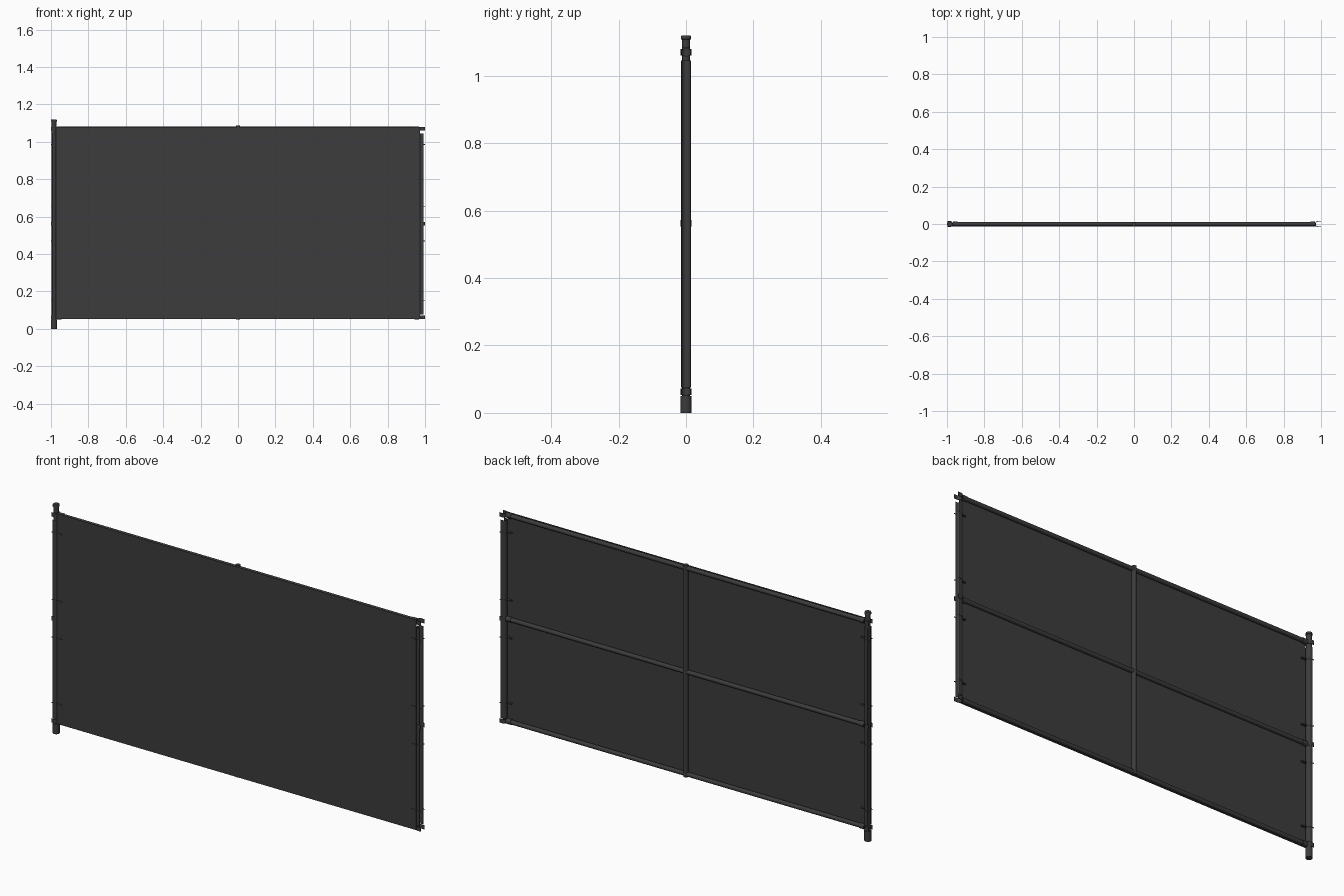
import bpy, bmesh, math
from mathutils import Matrix

if "Cube" in bpy.data.objects:
    bpy.data.objects.remove(bpy.data.objects["Cube"])

mat = bpy.data.materials.new("dark_metal")
mat.diffuse_color = (0.045, 0.045, 0.045, 1)
mat.use_nodes = True
mat.node_tree.nodes["Principled BSDF"].inputs["Base Color"].default_value = mat.diffuse_color
POST_X = 0.984                      # axis of the post and of the clips
RAIL_Z = (0.0625, 0.5625, 1.07)     # rail heights
TIE_Z = (0.15, 0.47, 0.655, 0.985)  # wire tie heights


def finish(name, bm):
    bmesh.ops.recalc_face_normals(bm, faces=bm.faces)
    me = bpy.data.meshes.new(name)
    bm.to_mesh(me)
    bm.free()
    ob = bpy.data.objects.new(name, me)
    bpy.context.collection.objects.link(ob)
    me.materials.append(mat)
    bpy.ops.object.select_all(action='DESELECT')
    ob.select_set(True)
    bpy.context.view_layer.objects.active = ob
    bpy.ops.object.shade_smooth_by_angle(angle=math.radians(40))
    return ob


def box(name, x0, x1, y0, y1, z0, z1):
    bm = bmesh.new()
    m = Matrix.Translation(((x0 + x1) / 2, (y0 + y1) / 2, (z0 + z1) / 2))
    m = m @ Matrix.Diagonal((x1 - x0, y1 - y0, z1 - z0, 1))
    bmesh.ops.create_cube(bm, size=1, matrix=m)
    return finish(name, bm)


def tube(name, center, r, length, axis='Z', segs=16):
    bm = bmesh.new()
    m = Matrix.Translation(center)
    if axis == 'X':
        m = m @ Matrix.Rotation(math.pi / 2, 4, 'Y')
    bmesh.ops.create_cone(bm, cap_ends=True, segments=segs, radius1=r,
                          radius2=r, depth=length, matrix=m)
    return finish(name, bm)


def lathe(name, x, profile, segs=24):
    bm = bmesh.new()
    vs = [bm.verts.new((x + r, 0, z)) for r, z in profile]
    es = [bm.edges.new(p) for p in zip(vs, vs[1:])]
    bmesh.ops.spin(bm, geom=vs + es, cent=(x, 0, 0), axis=(0, 0, 1),
                   angle=math.tau, steps=segs)
    bmesh.ops.remove_doubles(bm, verts=bm.verts, dist=1e-5)
    return finish(name, bm)


def c_shell(name, side, r_in, r_out, lip, z0, z1, segs=14):
    """C-shaped channel opening outward, with straight lips."""
    def outline(r):
        arc = [(POST_X - r * math.sin(a), -r * math.cos(a))
               for a in (math.pi * i / segs for i in range(segs + 1))]
        return [(POST_X + lip, -r)] + arc + [(POST_X + lip, r)]
    bm = bmesh.new()
    rows = [[bm.verts.new((side * x, y, z)) for x, y in outline(r)]
            for r, z in ((r_in, z0), (r_out, z0), (r_out, z1), (r_in, z1))]
    n = len(rows[0])
    for k in range(4):
        a, b = rows[k], rows[(k + 1) % 4]
        for i in range(n - 1):
            bm.faces.new((a[i], a[i + 1], b[i + 1], b[i]))
    for i in (0, n - 1):
        bm.faces.new([row[i] for row in rows])
    return finish(name, bm)


# Post with wide foot and lipped cap
lathe("post", -POST_X, [(0, 0), (0.016, 0), (0.016, 0.05), (0.0125, 0.05),
                        (0.0125, 1.108), (0.0155, 1.109), (0.0155, 1.116),
                        (0.0135, 1.12), (0, 1.12)])

# Front sheet
box("panel", -0.972, 0.972, -0.0125, -0.0095, 0.052, 1.08)

# Rails and central upright
for z in RAIL_Z:
    tube("rail", (0, 0, z), 0.0105, 1.91, 'X')
tube("center_upright", (0, 0, 0.568), 0.0115, 1.036)

# End channels, clips, sockets and wire ties on both ends
for side in (-1, 1):
    c_shell("end_channel", side, 0.0127, 0.0142, 0.009, 0.076, 1.045)
    for z in RAIL_Z:
        c_shell("clip", side, 0.0128, 0.0157, 0.0155, z - 0.01, z + 0.01)
        tube("clip_socket", (side * 0.956, 0, z), 0.0125, 0.026, 'X')
    for z in TIE_Z:
        c_shell("wire_tie", side, 0.0138, 0.0152, 0.0155, z - 0.002, z + 0.002)
        a, b = sorted((side * 0.945, side * 0.972))
        box("tie_tail", a, b, -0.0145, 0.002, z - 0.002, z + 0.002)
